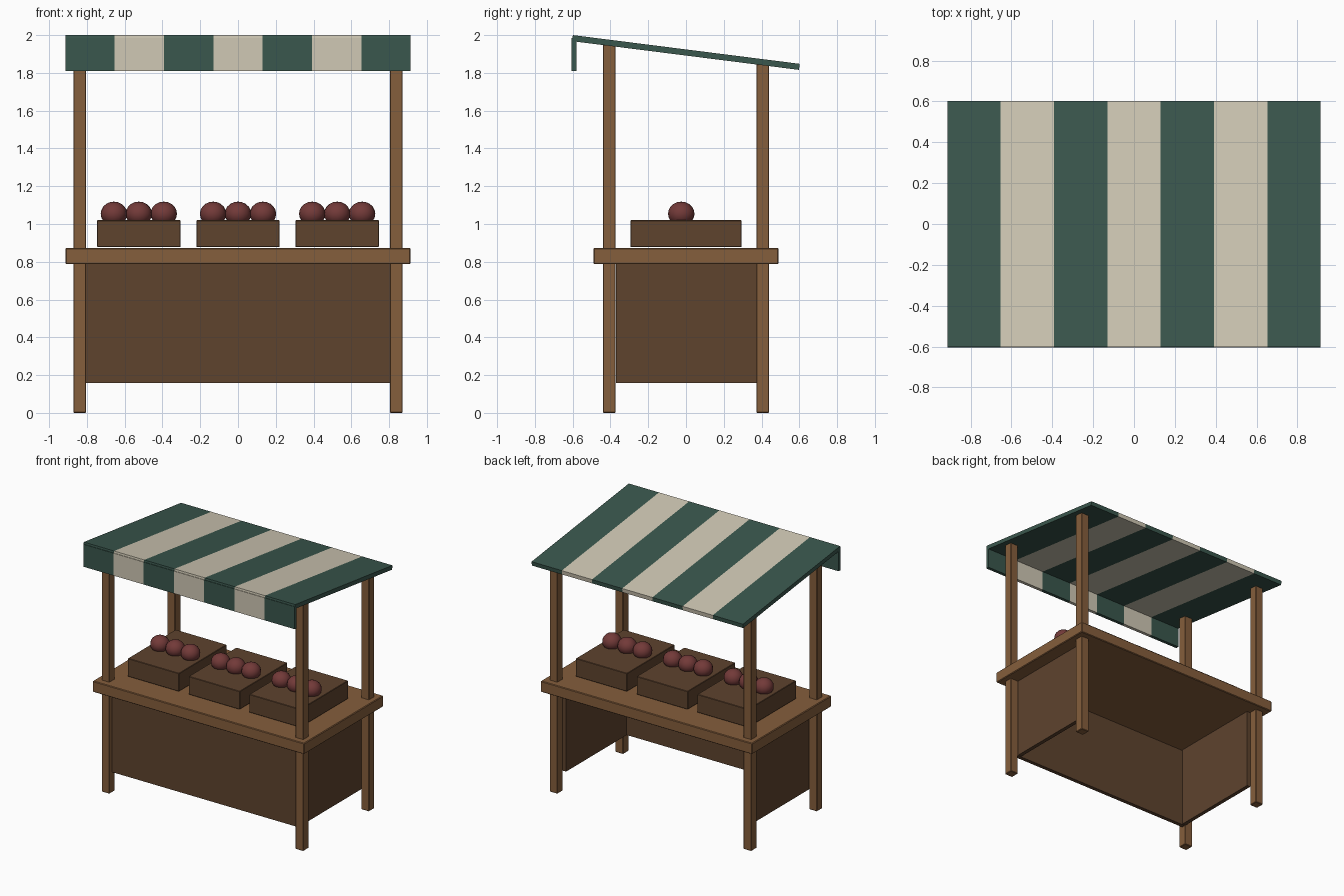
import bpy
import bmesh
import math
from mathutils import Vector

if "Cube" in bpy.data.objects:
    bpy.data.objects.remove(bpy.data.objects["Cube"])


def material(name, rgb):
    m = bpy.data.materials.new(name)
    m.diffuse_color = (*rgb, 1)
    m.use_nodes = True
    m.node_tree.nodes["Principled BSDF"].inputs["Base Color"].default_value = m.diffuse_color
    return m


WOOD = material("wood", (0.235, 0.112, 0.045))
DARK = material("dark_wood", (0.112, 0.056, 0.027))
GREEN = material("green_cloth", (0.042, 0.095, 0.074))
CREAM = material("cream_cloth", (0.63, 0.58, 0.46))
RED = material("fruit_red", (0.17, 0.042, 0.04))


def finish(name, bm, mat):
    bmesh.ops.recalc_face_normals(bm, faces=bm.faces)
    me = bpy.data.meshes.new(name)
    bm.to_mesh(me)
    bm.free()
    me.materials.append(mat)
    ob = bpy.data.objects.new(name, me)
    bpy.context.collection.objects.link(ob)
    return ob


def box(name, lo, hi, mat, bevel=0.0):
    """Box between two corners, with an optional small chamfer."""
    lo, hi = Vector(lo), Vector(hi)
    bm = bmesh.new()
    bmesh.ops.create_cube(bm, size=1)
    for v in bm.verts:
        v.co = (lo + hi) / 2 + v.co * (hi - lo)
    ob = finish(name, bm, mat)
    if bevel:
        b = ob.modifiers.new("bevel", 'BEVEL')
        b.width = bevel
        b.segments = 1
    return ob


def extrude_x(name, profile, x0, x1, mat):
    """Extrude a (y, z) outline along x."""
    bm = bmesh.new()
    face = bm.faces.new([bm.verts.new((x0, y, z)) for y, z in profile])
    new = bmesh.ops.extrude_face_region(bm, geom=[face])["geom"]
    bmesh.ops.translate(bm, vec=(x1 - x0, 0, 0),
                        verts=[g for g in new if isinstance(g, bmesh.types.BMVert)])
    return finish(name, bm, mat)


# Four posts, the front pair taller
P = 0.034
for side, x in (("left", -0.838), ("right", 0.838)):
    for end, y, top in (("front", -0.406, 1.95), ("back", 0.406, 1.845)):
        box(f"{end}_{side}_post", (x - P, y - P, 0), (x + P, y + P, top), WOOD, 0.004)

# Counter top and the panels under it, open at the back
box("counter_top", (-0.914, -0.49, 0.787), (0.914, 0.49, 0.873), WOOD, 0.005)
box("front_panel", (-0.806, -0.405, 0.157), (0.806, -0.375, 0.79), DARK)
for side, s in (("left", -1), ("right", 1)):
    xs = sorted((s * 0.775, s * 0.805))
    box(f"{side}_panel", (xs[0], -0.37, 0.157), (xs[1], 0.374, 0.79), DARK)

# Crates, each with a row of three fruits
for i in range(3):
    cx = (i - 1) * 0.525
    box(f"crate_{i + 1}", (cx - 0.221, -0.295, 0.878), (cx + 0.221, 0.295, 1.02), DARK, 0.003)
    for j in range(3):
        bm = bmesh.new()
        bmesh.ops.create_uvsphere(bm, u_segments=16, v_segments=10, radius=0.07)
        bmesh.ops.scale(bm, vec=(1, 1, 0.92), verts=bm.verts)
        bmesh.ops.translate(bm, vec=(cx + (j - 1) * 0.132, -0.025, 1.054), verts=bm.verts)
        for f in bm.faces:
            f.smooth = True
        finish(f"fruit_{i + 1}_{j + 1}", bm, RED)

# Striped sloping awning with a hanging front valance
SLOPE = [(-0.599, 2.0), (0.602, 1.848), (0.598, 1.816), (-0.603, 1.968)]
STRIPES = 7
W = 1.828 / STRIPES
for i in range(STRIPES):
    x0 = -0.914 + i * W
    mat = CREAM if i % 2 else GREEN
    extrude_x(f"awning_stripe_{i + 1}", SLOPE, x0, x0 + W, mat)
    box(f"valance_stripe_{i + 1}", (x0, -0.605, 1.81), (x0 + W, -0.58, 1.985), mat)
